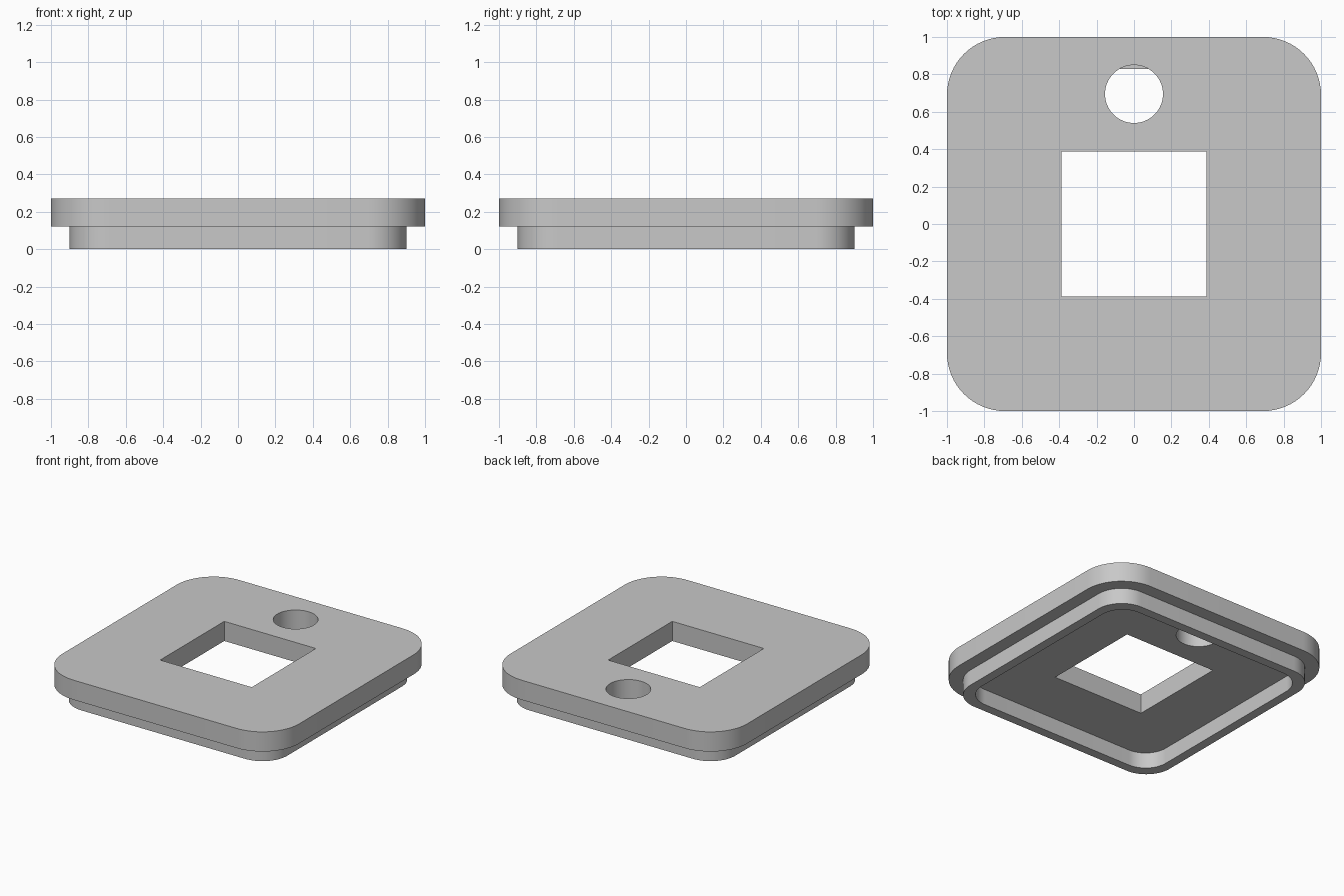
import bpy, bmesh
from math import cos, sin, pi, radians

cube = bpy.data.objects.get("Cube")
if cube:
    bpy.data.objects.remove(cube, do_unlink=True)

grey = bpy.data.materials.new("light_grey")
grey.use_nodes = True
colour = (0.58, 0.58, 0.58, 1)
grey.diffuse_color = colour
grey.node_tree.nodes["Principled BSDF"].inputs["Base Color"].default_value = colour


def rounded_square(half, radius, steps=16):
    """Outline of a square with round corners."""
    c = half - radius
    points = []
    for k, (sx, sy) in enumerate([(1, 1), (-1, 1), (-1, -1), (1, -1)]):
        for i in range(steps + 1):
            a = (k + i / steps) * pi / 2
            points.append((sx * c + radius * cos(a), sy * c + radius * sin(a)))
    return points


def square(half):
    return [(half, half), (-half, half), (-half, -half), (half, -half)]


def circle(y, radius, steps=64):
    return [(radius * cos(2 * pi * i / steps), y + radius * sin(2 * pi * i / steps))
            for i in range(steps)]


def extruded(name, loops, bottom, top):
    """Fill an outline with its holes and extrude it upward."""
    bm = bmesh.new()
    edges = []
    for loop in loops:
        verts = [bm.verts.new((x, y, bottom)) for x, y in loop]
        edges += [bm.edges.new((v, verts[i - 1])) for i, v in enumerate(verts)]
    bmesh.ops.triangle_fill(bm, edges=edges, use_beauty=True, normal=(0, 0, 1))
    new = bmesh.ops.extrude_face_region(bm, geom=bm.faces[:], use_keep_orig=True)
    raised = [g for g in new["geom"] if isinstance(g, bmesh.types.BMVert)]
    bmesh.ops.translate(bm, verts=raised, vec=(0, 0, top - bottom))
    bmesh.ops.recalc_face_normals(bm, faces=bm.faces[:])
    mesh = bpy.data.meshes.new(name)
    bm.to_mesh(mesh)
    bm.free()
    mesh.materials.append(grey)
    obj = bpy.data.objects.new(name, mesh)
    bpy.context.collection.objects.link(obj)
    bpy.ops.object.select_all(action="DESELECT")
    obj.select_set(True)
    bpy.context.view_layer.objects.active = obj
    bpy.ops.object.shade_smooth_by_angle(angle=radians(30))
    return obj


# Lid plate with a square window and a round finger hole
extruded("lid_plate",
         [rounded_square(1.0, 0.31), square(0.387), circle(0.695, 0.155)],
         0.12, 0.27)

# Locating rim under the plate
extruded("lower_rim", [rounded_square(0.9, 0.21), rounded_square(0.83, 0.18)],
         0.0, 0.12)
